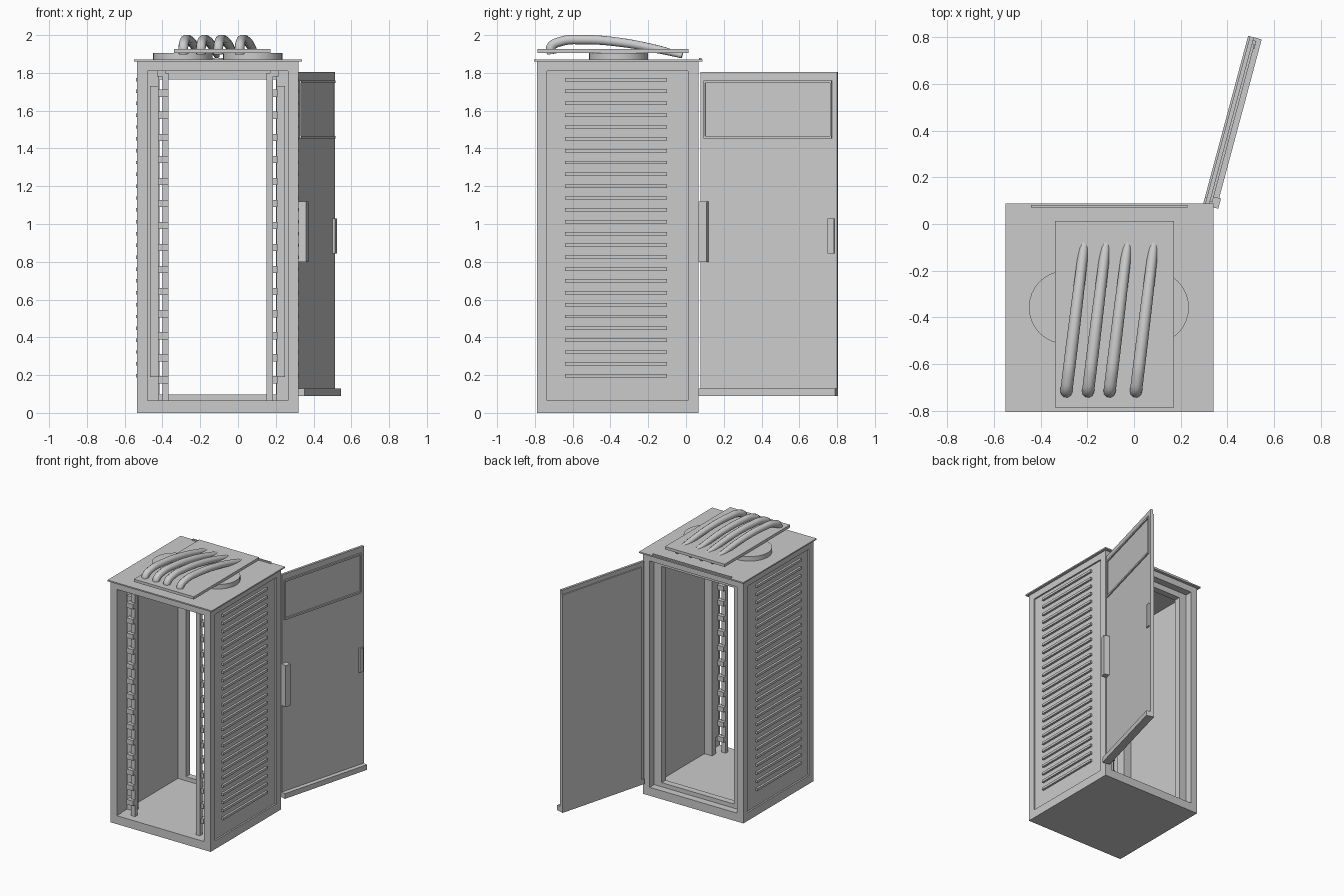
import bpy, math
from mathutils import Matrix, Vector

cube = bpy.data.objects.get("Cube")
if cube:
    bpy.data.objects.remove(cube, do_unlink=True)

grey = bpy.data.materials.new("plain_grey")
grey.use_nodes = True
grey.diffuse_color = (0.6, 0.6, 0.6, 1)
grey.node_tree.nodes["Principled BSDF"].inputs["Base Color"].default_value = (0.6, 0.6, 0.6, 1)


def box(name, x, y, z, matrix=None):
    """Box from (low, high) ranges on each axis."""
    mesh = bpy.data.meshes.new(name)
    verts = [(a, b, c) for a in x for b in y for c in z]
    faces = [(0, 1, 3, 2), (4, 6, 7, 5), (0, 4, 5, 1), (2, 3, 7, 6), (0, 2, 6, 4), (1, 5, 7, 3)]
    mesh.from_pydata(verts, [], faces)
    mesh.materials.append(grey)
    if matrix:
        mesh.transform(matrix)
    obj = bpy.data.objects.new(name, mesh)
    bpy.context.collection.objects.link(obj)
    return obj


# Cabinet extents
X0, X1, Y0, Y1 = -0.535, 0.32, -0.79, 0.065
MID = (X0 + X1) / 2
W = 0.055
TOP, FLOOR, CEIL = 1.86, 0.065, 1.81


def side_range(side, a, b):
    """Range measured inward from the outer wall on either side."""
    ends = (X0 + a, X0 + b) if side < 0 else (X1 - b, X1 - a)
    return ends


# Shell: floor, ceiling, overhanging roof
box("floor_slab", (X0, X1), (Y0, Y1), (0, FLOOR))
box("ceiling_slab", (X0, X1), (Y0, Y1), (CEIL, TOP))
box("roof_plate", (-0.55, 0.34), (-0.805, 0.087), (TOP, 1.87))
box("roof_rear_strip", (-0.44, 0.23), (0.07, 0.082), (TOP, 1.88))

for side, label in ((-1, "right"), (1, "left")):
    for y, end in ((Y0, "front"), (Y1 - W, "back")):
        box(f"{label}_{end}_post", side_range(side, 0, W), (y, y + W), (FLOOR, CEIL))
    box(f"{label}_side_panel", side_range(side, 0.012, 0.05), (Y0 + W, Y1 - W), (FLOOR, CEIL))
    # Louvre slats
    for i in range(26):
        z = 0.197 + i * 0.0627
        box(f"{label}_louvre", side_range(side, -0.004, 0.02), (-0.64, -0.10), (z - 0.009, z + 0.009))
    # Inner jambs and mounting strip
    box(f"{label}_back_jamb", side_range(side, 0.05, 0.12), (-0.04, 0.01), (FLOOR, CEIL))
    box(f"{label}_inner_post", side_range(side, 0.05, 0.115), (-0.66, -0.61), (FLOOR, CEIL))
    box(f"{label}_mounting_strip", side_range(side, 0.07, 0.115), (-0.69, -0.66), (0.19, 1.73))
    # Equipment rail with evenly spaced blocks
    box(f"{label}_rail", side_range(side, 0.134, 0.168), (-0.73, -0.70), (FLOOR, CEIL - 0.01))
    box(f"{label}_rail_cap", side_range(side, 0.105, 0.15), (-0.73, -0.69), (1.78, CEIL))
    depth = (-0.755, -0.715) if side < 0 else (-0.715, -0.675)
    for i in range(14):
        z = 0.175 + i * 0.1167
        box(f"{label}_rail_block", side_range(side, 0.112, 0.168), depth, (z - 0.019, z + 0.019))

# Rear lintel and sill
box("rear_lintel", (X0 + W, X1 - W), (-0.04, 0.01), (1.765, CEIL))
box("rear_sill", (X0 + W, X1 - W), (-0.04, 0.01), (FLOOR, 0.097))

# Roof vents, raised cover and tapering tubes
for x in (-0.293, 0.078):
    bpy.ops.mesh.primitive_cylinder_add(vertices=32, radius=0.157, depth=0.035, location=(x, -0.357, 1.8875))
    vent = bpy.context.object
    vent.name = "round_vent"
    vent.data.materials.append(grey)
    bpy.ops.object.shade_smooth_by_angle(angle=math.radians(30))
box("roof_cover", (-0.338, 0.172), (-0.785, 0.012), (1.905, 1.926))

profile = [(-0.71, 1.90, 1), (-0.715, 1.935, 1), (-0.66, 1.967, 1), (-0.55, 1.976, 1),
           (-0.35, 1.962, 0.95), (-0.15, 1.925, 0.85), (-0.02, 1.892, 0.6)]
for x in (-0.29, -0.197, -0.105, 0.008):
    curve = bpy.data.curves.new("roof_tube", "CURVE")
    curve.dimensions = "3D"
    curve.bevel_depth = 0.026
    curve.bevel_resolution = 3
    curve.resolution_u = 5
    curve.use_fill_caps = True
    spline = curve.splines.new("BEZIER")
    spline.bezier_points.add(len(profile) - 1)
    for p, (y, z, r) in zip(spline.bezier_points, profile):
        p.co = (x + 0.085 * (y + 0.72) / 0.7, y, z)
        p.radius = r
        p.handle_left_type = p.handle_right_type = "AUTO"
    curve.materials.append(grey)
    tube = bpy.data.objects.new("roof_tube", curve)
    bpy.context.collection.objects.link(tube)

# Open door: local x is thickness outward, local y runs away from the hinge
door = Matrix.Translation(Vector((0.295, 0.083, 0))) @ Matrix.Rotation(math.radians(-15), 4, "Z")
L = 0.748
box("door_panel", (0.008, 0.026), (0, L), (0.09, 1.805), door)
box("door_liner", (0, 0.008), (0.03, L), (0.13, 1.77), door)
box("door_bottom_rail", (0, 0.06), (0, L), (0.09, 0.13), door)
for z in (1.46, 1.753):
    box("door_trim_bar", (0.026, 0.036), (0.02, 0.72), (z - 0.007, z + 0.007), door)
for u in (0.02, 0.713):
    box("door_trim_side", (0.026, 0.034), (u, u + 0.007), (1.46, 1.753), door)
box("door_handle", (0.026, 0.04), (0.70, 0.735), (0.845, 1.03), door)
box("hinge_plate", (0.02, 0.068), (0.0, 0.045), (0.80, 1.12), door)
